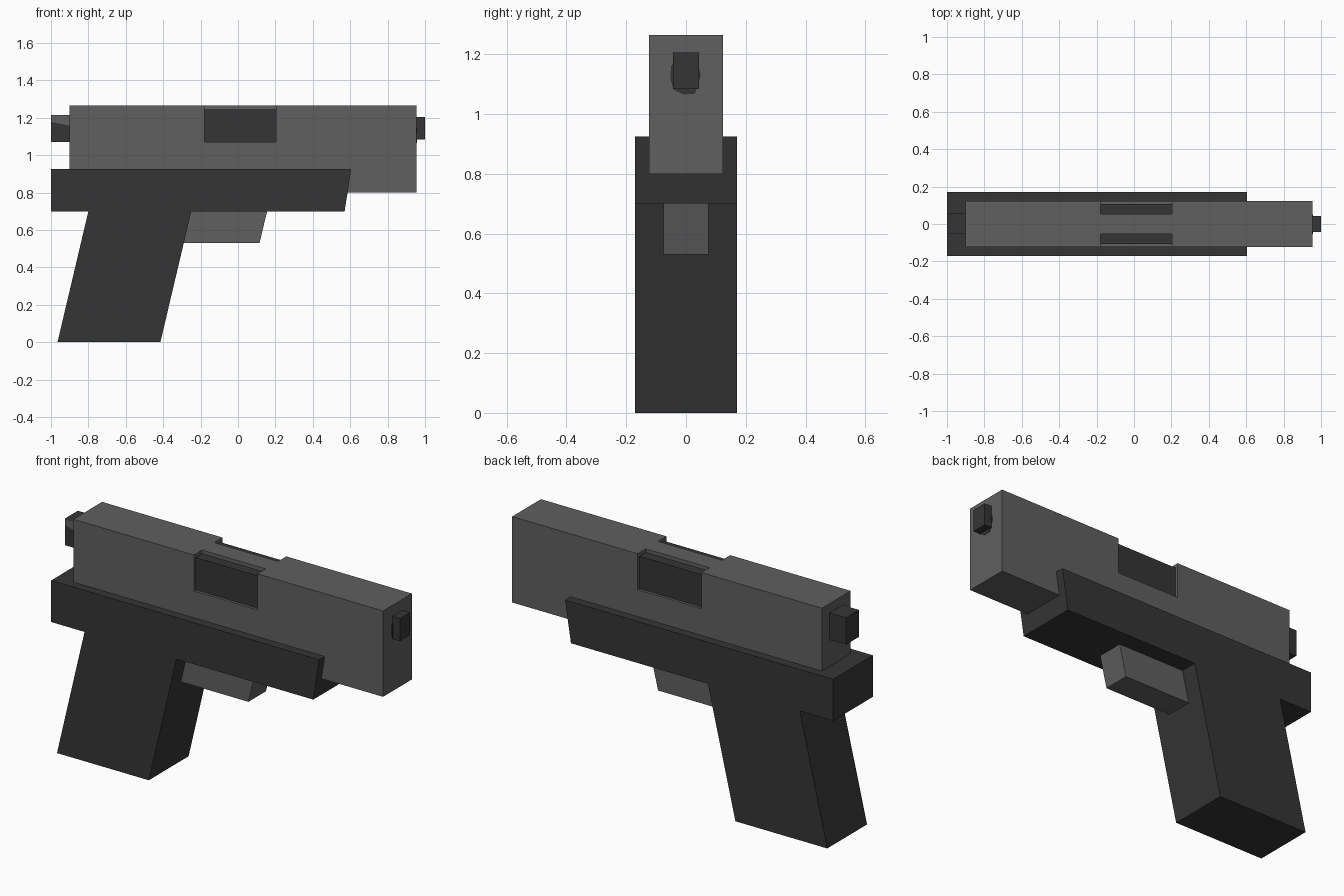
import bpy, bmesh

if "Cube" in bpy.data.objects:
    bpy.data.objects.remove(bpy.data.objects["Cube"])


def material(name, v):
    m = bpy.data.materials.new(name)
    m.diffuse_color = (v, v, v * 1.02, 1)
    m.use_nodes = True
    m.node_tree.nodes["Principled BSDF"].inputs["Base Color"].default_value = m.diffuse_color
    return m


GREY = material("steel grey", 0.115)
DARK = material("dark grey", 0.036)


def extrude(name, pts, w, mat, axis="y", a=None):
    """Extrude an outline: (x, z) along y from -w to w, or (y, z) along x from a to w."""
    lo = -w if a is None else a
    place = (lambda p: (p[0], lo, p[1])) if axis == "y" else (lambda p: (lo, p[0], p[1]))
    bm = bmesh.new()
    face = bm.faces.new([bm.verts.new(place(p)) for p in pts])
    res = bmesh.ops.extrude_face_region(bm, geom=[face])
    move = (0, w - lo, 0) if axis == "y" else (w - lo, 0, 0)
    verts = [g for g in res["geom"] if isinstance(g, bmesh.types.BMVert)]
    bmesh.ops.translate(bm, vec=move, verts=verts)
    bmesh.ops.recalc_face_normals(bm, faces=bm.faces)
    me = bpy.data.meshes.new(name)
    bm.to_mesh(me)
    bm.free()
    me.materials.append(mat)
    ob = bpy.data.objects.new(name, me)
    bpy.context.collection.objects.link(ob)
    return ob


def box(name, x0, x1, y0, y1, z0, z1, mat):
    return extrude(name, [(y0, z0), (y1, z0), (y1, z1), (y0, z1)], x1, mat, "x", x0)


# Frame and raked grip as one side outline
extrude("frame_and_grip", [(-1, .70), (-.80, .70), (-.965, 0), (-.415, 0), (-.25, .70),
                           (.57, .70), (.605, .925), (-1, .925)], .17, DARK)

# Slide with both upper corners cut away around the port
slide = box("slide", -.90, .955, -.123, .123, .80, 1.265, GREY)
for side, (y0, y1) in {"front": (-.2, -.053), "back": (.053, .2)}.items():
    cutter = box("port_cutter_" + side, -.178, .203, y0, y1, 1.07, 1.35, GREY)
    cutter.hide_render = True
    cutter.hide_viewport = True
    cut = slide.modifiers.new("port_" + side, "BOOLEAN")
    cut.operation = "DIFFERENCE"
    cut.solver = "EXACT"
    cut.object = cutter

# Dark chamber block filling the port almost flush
for side, s in (("front", -1), ("back", 1)):
    y0, y1 = sorted((s * .05, s * .108))
    box("chamber_" + side, -.178, .203, y0, y1, 1.065, 1.245, DARK)

# Muzzle and hammer
box("muzzle", .90, 1.0, -.043, .043, 1.083, 1.205, DARK)
extrude("muzzle_collar", [(-.053, 1.12), (-.043, 1.083), (-.01, 1.065), (.03, 1.068),
                          (.05, 1.13), (.035, 1.19), (-.03, 1.2), (-.05, 1.16)],
        .958, DARK, "x", .90)
box("hammer", -1.0, -.88, -.05, .058, 1.07, 1.215, DARK)
plate = extrude("hammer_side_plate", [(-.998, 1.178), (-.89, 1.155), (-.89, 1.215),
                                      (-.998, 1.215)], .003, GREY)
plate.location.y = -.05

# Trigger block under the frame
extrude("trigger", [(-.30, .53), (.115, .53), (.158, .71), (-.30, .71)], .075, GREY)
